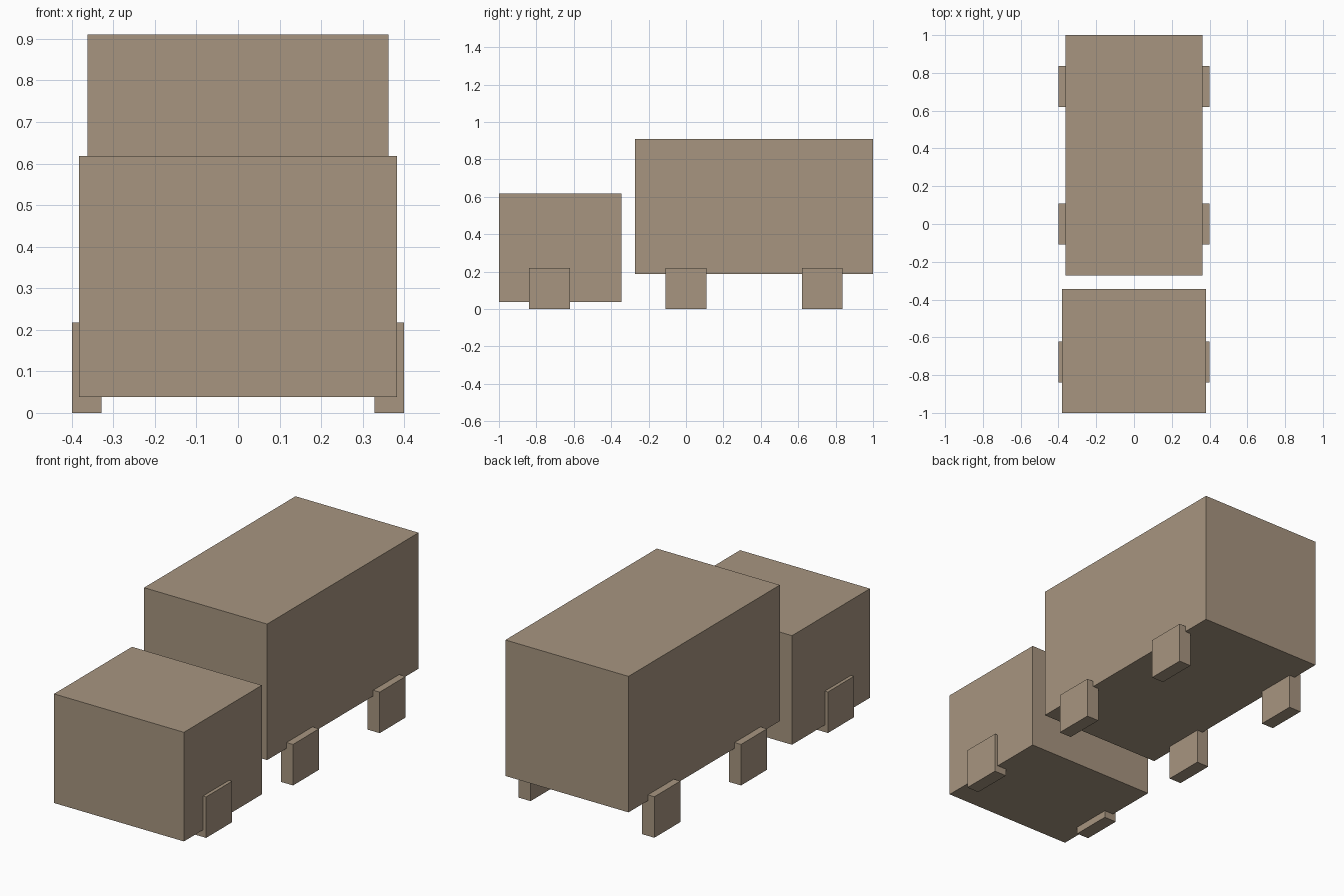
import bpy

if "Cube" in bpy.data.objects:
    bpy.data.objects.remove(bpy.data.objects["Cube"])

# Single flat body colour
tan = bpy.data.materials.new("warm_tan")
tan.diffuse_color = (0.386, 0.301, 0.216, 1.0)
tan.use_nodes = True
tan.node_tree.nodes["Principled BSDF"].inputs["Base Color"].default_value = tan.diffuse_color


def box(name, x, y, z):
    """Axis-aligned box from (min, max) ranges."""
    bpy.ops.mesh.primitive_cube_add(size=1)
    ob = bpy.context.object
    ob.name = name
    ob.location = [(a + b) / 2 for a, b in (x, y, z)]
    ob.scale = [b - a for a, b in (x, y, z)]
    bpy.ops.object.transform_apply(location=True, rotation=False, scale=True)
    ob.data.materials.append(tan)
    return ob


# Cab and cargo box
box("cab", (-0.382, 0.382), (-1.0, -0.345), (0.038, 0.618))
box("cargo_box", (-0.362, 0.362), (-0.272, 1.0), (0.187, 0.91))

# Three axles of blocky wheels, mirrored left and right
for axle, y in (("front", -0.73), ("middle", 0.0), ("rear", 0.728)):
    for side, x in (("left", (-0.4, -0.328)), ("right", (0.328, 0.4))):
        box(f"{axle}_{side}_wheel", x, (y - 0.109, y + 0.109), (0.0, 0.218))
